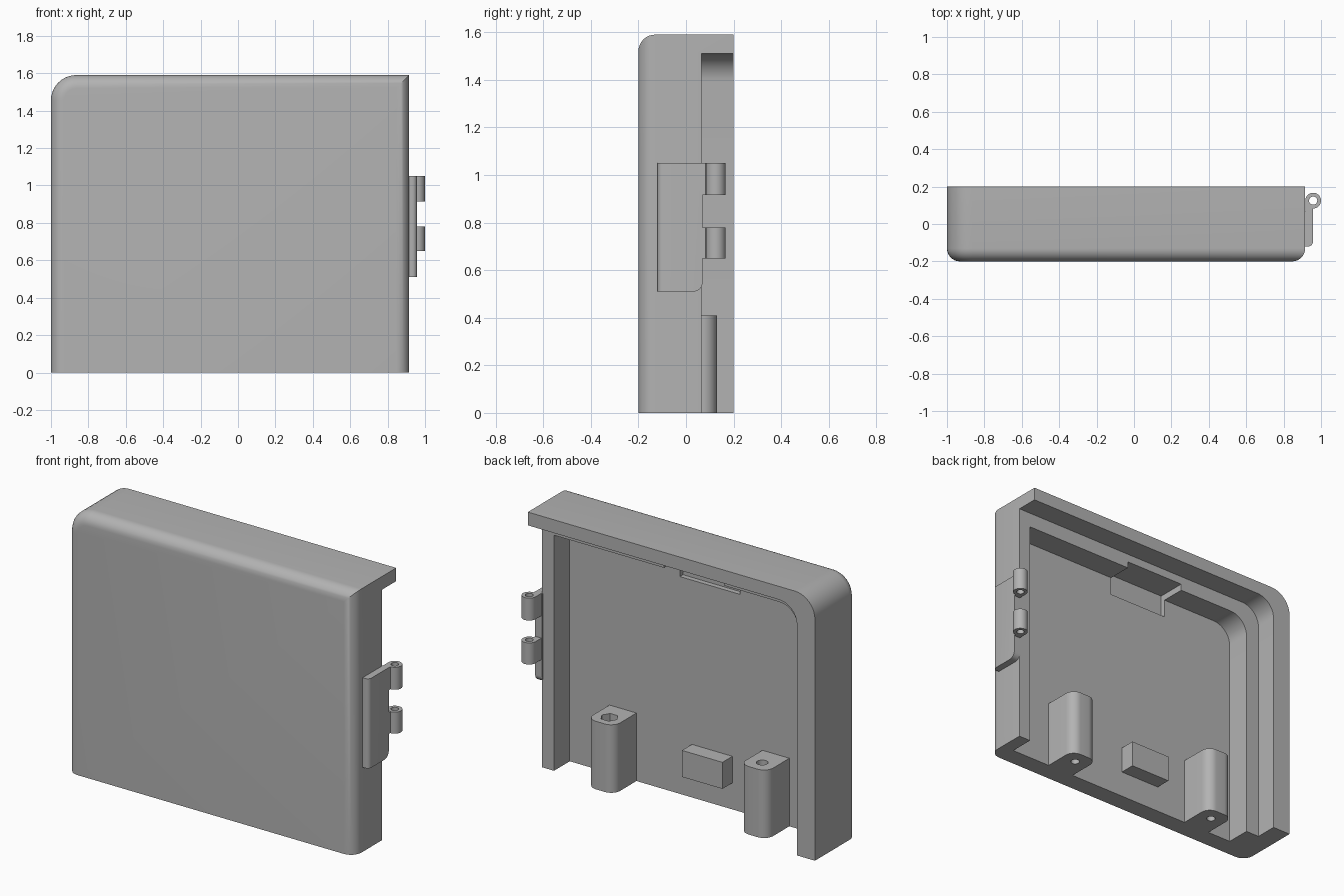
import bpy, bmesh
from math import pi, sin, cos
from mathutils import Vector

cube = bpy.data.objects.get("Cube")
if cube:
    bpy.data.objects.remove(cube, do_unlink=True)

grey = bpy.data.materials.new("plain grey")
grey.use_nodes = True
grey.diffuse_color = (0.45, 0.45, 0.45, 1)
grey.node_tree.nodes["Principled BSDF"].inputs["Base Color"].default_value = (0.45, 0.45, 0.45, 1)


def outline(corners, steps=10):
    """Closed 2D outline from (u, v, radius) corners, rounding where radius > 0."""
    pts = []
    n = len(corners)
    for i, (u, v, r) in enumerate(corners):
        p = Vector((u, v))
        if r == 0:
            pts.append(p)
            continue
        a = (Vector(corners[i - 1][:2]) - p).normalized()
        b = (Vector(corners[(i + 1) % n][:2]) - p).normalized()
        centre = p + (a + b) * r
        for k in range(steps + 1):
            t = k / steps * pi / 2
            pts.append(centre - b * r * cos(t) - a * r * sin(t))
    return pts


def prism(name, pts, axis, lo, hi, fillet=0):
    """Extrude an outline along an axis; optionally round the low end rim above z = 0."""
    place = {"x": lambda p, d: (d, p[0], p[1]),
             "y": lambda p, d: (p[0], d, p[1]),
             "z": lambda p, d: (p[0], p[1], d)}[axis]
    bm = bmesh.new()
    base = [bm.verts.new(place(p, lo)) for p in pts]
    cap = [bm.verts.new(place(p, hi)) for p in pts]
    n = len(pts)
    front = bm.faces.new(base)
    bm.faces.new(cap[::-1])
    for i in range(n):
        j = (i + 1) % n
        bm.faces.new((base[i], cap[i], cap[j], base[j]))
    bmesh.ops.recalc_face_normals(bm, faces=bm.faces[:])
    if fillet:
        rim = [e for e in front.edges if max(v.co.z for v in e.verts) > 0.001]
        bmesh.ops.bevel(bm, geom=rim, offset=fillet, segments=8, profile=0.5, affect='EDGES')
    mesh = bpy.data.meshes.new(name)
    bm.to_mesh(mesh)
    bm.free()
    mesh.materials.append(grey)
    ob = bpy.data.objects.new(name, mesh)
    bpy.context.collection.objects.link(ob)
    return ob


def rect(u0, u1, v0, v1):
    return outline([(u0, v0, 0), (u1, v0, 0), (u1, v1, 0), (u0, v1, 0)])


def circle(u, v, r, sides=24):
    return [Vector((u + r * cos(2 * pi * i / sides), v + r * sin(2 * pi * i / sides)))
            for i in range(sides)]


def activate(ob):
    bpy.ops.object.select_all(action='DESELECT')
    ob.select_set(True)
    bpy.context.view_layer.objects.active = ob


def cut(ob, *cutters):
    activate(ob)
    for c in cutters:
        c.hide_render = True
        mod = ob.modifiers.new("cut", 'BOOLEAN')
        mod.operation = 'DIFFERENCE'
        mod.solver = 'EXACT'
        mod.object = c
        bpy.ops.object.modifier_apply(modifier=mod.name)
        bpy.data.objects.remove(c, do_unlink=True)


def smooth(ob):
    activate(ob)
    bpy.ops.object.shade_smooth_by_angle(angle=pi / 6)


FLOOR, LEDGE, BACK = -0.085, 0.065, 0.2


def shell_outline(x0, x1, z0, z1, r):
    return outline([(x0, z0, 0), (x1, z0, 0), (x1, z1, 0), (x0, z1, r)])


# Cover shell: rounded tray, open at the back and underneath
shell = prism("cover_shell", shell_outline(-1, 0.915, 0, 1.59, 0.135), "y", -0.2, BACK, 0.07)
cut(shell,
    prism("rim_cutter", shell_outline(-0.88, 1.2, -0.2, 1.51, 0.12), "y", LEDGE, 0.4),
    prism("cavity_cutter", shell_outline(-0.79, 0.835, -0.2, 1.42, 0.12), "y", FLOOR, 0.4),
    prism("latch_pocket_cutter", rect(-0.3, 0.1, 1.31, 1.46), "y", FLOOR - 0.03, LEDGE + 0.02))
smooth(shell)

# Screw bosses standing on the inside of the front plate
for name, x, head_r, sides in (("left_boss", 0.48, 0.05, 6), ("right_boss", -0.54, 0.032, 24)):
    w = 0.09
    pts = outline([(x - w, FLOOR - 0.01, 0), (x + w, FLOOR - 0.01, 0),
                   (x + w, 0.13, 0.06), (x - w, 0.13, 0.06)])
    boss = prism(name, pts, "z", 0, 0.41)
    cut(boss,
        prism("screw_cutter", circle(x, 0.045, 0.025), "z", -0.1, 0.5),
        prism("head_cutter", circle(x, 0.045, head_r, sides), "z", 0.3, 0.5))
    smooth(boss)

# Small stop block between the bosses
prism("stop_block", rect(-0.25, 0.02, 0.16, 0.32), "y", FLOOR - 0.01, 0.01)

# Hinge plate on the side, with one rounded lower corner
hinge_plate = prism("hinge_plate", outline([(-0.12, 0.51, 0), (0.07, 0.51, 0.04),
                                            (0.07, 1.05, 0), (-0.12, 1.05, 0)]),
                    "x", 0.91, 0.957)
activate(hinge_plate)
bm = bmesh.new()
bm.from_mesh(hinge_plate.data)
front_edge = [e for e in bm.edges if all(v.co.x > 0.95 and v.co.y < -0.11 for v in e.verts)]
bmesh.ops.bevel(bm, geom=front_edge, offset=0.025, segments=5, profile=0.5, affect='EDGES')
bm.to_mesh(hinge_plate.data)
bm.free()
smooth(hinge_plate)

# Two hinge knuckles: arm blending into a bored barrel
for name, z0, z1 in (("lower_knuckle", 0.65, 0.78), ("upper_knuckle", 0.915, 1.05)):
    cx, cy, r = 0.958, 0.125, 0.042
    arc = [Vector((cx + r * cos(t), cy + r * sin(t)))
           for t in (pi - i / 20 * pi * 1.5 for i in range(21))]
    knuckle = prism(name, arc + [Vector((0.957, 0.06)), Vector((cx - r, 0.06))], "z", z0, z1)
    cut(knuckle, prism("pin_cutter", circle(cx, cy, 0.022), "z", z0 - 0.1, z1 + 0.1))
    smooth(knuckle)
